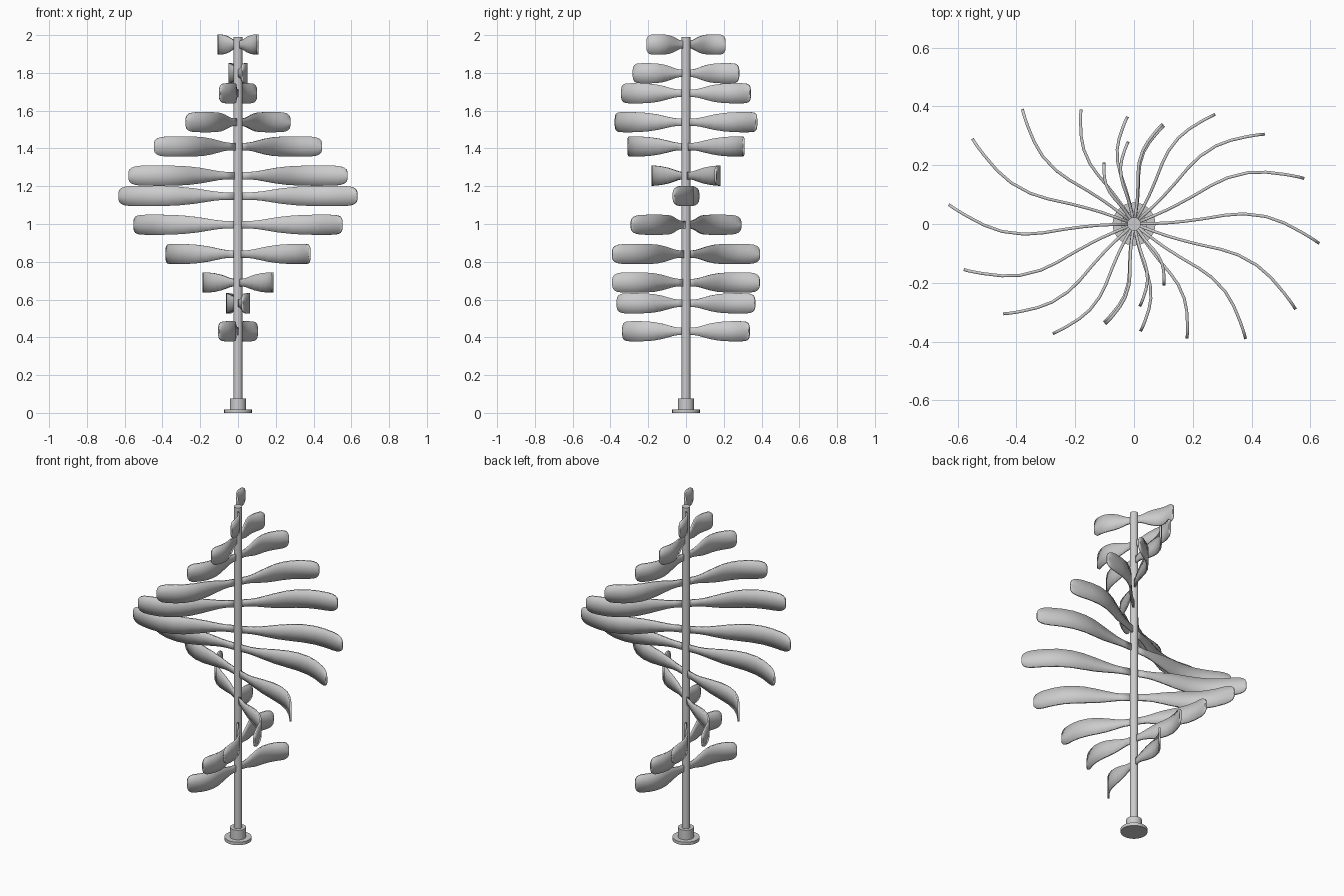
import bpy
import bmesh
import math

cube = bpy.data.objects.get("Cube")
if cube:
    bpy.data.objects.remove(cube, do_unlink=True)

metal = bpy.data.materials.new("plain_grey")
metal.use_nodes = True
GREY = (0.6, 0.6, 0.6, 1)
metal.diffuse_color = GREY
metal.node_tree.nodes["Principled BSDF"].inputs["Base Color"].default_value = GREY


def finish(obj):
    obj.data.materials.append(metal)
    bpy.ops.object.select_all(action='DESELECT')
    obj.select_set(True)
    bpy.context.view_layer.objects.active = obj
    bpy.ops.object.shade_smooth_by_angle(angle=math.radians(35))


def cylinder(name, radius, bottom, top):
    bpy.ops.mesh.primitive_cylinder_add(vertices=32, radius=radius, depth=top - bottom,
                                        location=(0, 0, (bottom + top) / 2))
    obj = bpy.context.object
    obj.name = name
    finish(obj)


# Pole with a stepped foot
cylinder("base_plate", 0.073, 0, 0.018)
cylinder("base_collar", 0.043, 0.018, 0.075)
cylinder("pole", 0.023, 0.075, 1.99)

# Unit blade: distance along, sideways bow, half height
BLADE = [
    (0.02, 0.003, 0.02), (0.12, 0.016, 0.02), (0.19, 0.027, 0.024),
    (0.26, 0.041, 0.031), (0.36, 0.065, 0.041), (0.48, 0.098, 0.049),
    (0.58, 0.116, 0.052), (0.70, 0.114, 0.0535), (0.80, 0.09, 0.0535),
    (0.90, 0.05, 0.0525), (0.945, 0.029, 0.049), (0.975, 0.014, 0.042),
    (0.992, 0.004, 0.032), (1.0, 0.0, 0.018),
]


def blade(name, z, length, angle):
    bm = bmesh.new()
    rows = []
    for along, bow, half in BLADE:
        rows.append([bm.verts.new((along * length, bow * length, side * half))
                     for side in (-1, 0, 1)])
    for a, b in zip(rows, rows[1:]):
        for i in range(2):
            bm.faces.new((a[i], b[i], b[i + 1], a[i + 1]))
    mesh = bpy.data.meshes.new(name)
    bm.to_mesh(mesh)
    bm.free()
    obj = bpy.data.objects.new(name, mesh)
    bpy.context.collection.objects.link(obj)
    obj.location.z = z
    obj.rotation_euler.z = angle
    finish(obj)
    thick = obj.modifiers.new("thickness", 'SOLIDIFY')
    thick.thickness = 0.01
    thick.offset = 0
    # Solidify comes before the shading modifier, if there is one
    obj.modifiers.move(len(obj.modifiers) - 1, 0)


# Blade pairs winding down the pole: height, length, tip angle
PAIRS = [
    (1.95, 0.233, 116), (1.798, 0.281, 94), (1.692, 0.354, 74),
    (1.539, 0.464, 53.5), (1.41, 0.54, 34.5), (1.256, 0.6, 15),
    (1.148, 0.634, -6), (0.996, 0.622, -27.8), (0.841, 0.545, -45.8),
    (0.69, 0.43, -65.2), (0.58, 0.366, -86.5), (0.432, 0.35, -107),
]
for n, (z, length, degrees) in enumerate(PAIRS, 1):
    for side, turn in (("first", 0), ("second", 180)):
        blade(f"blade_{n}_{side}", z, length, math.radians(degrees + turn))
